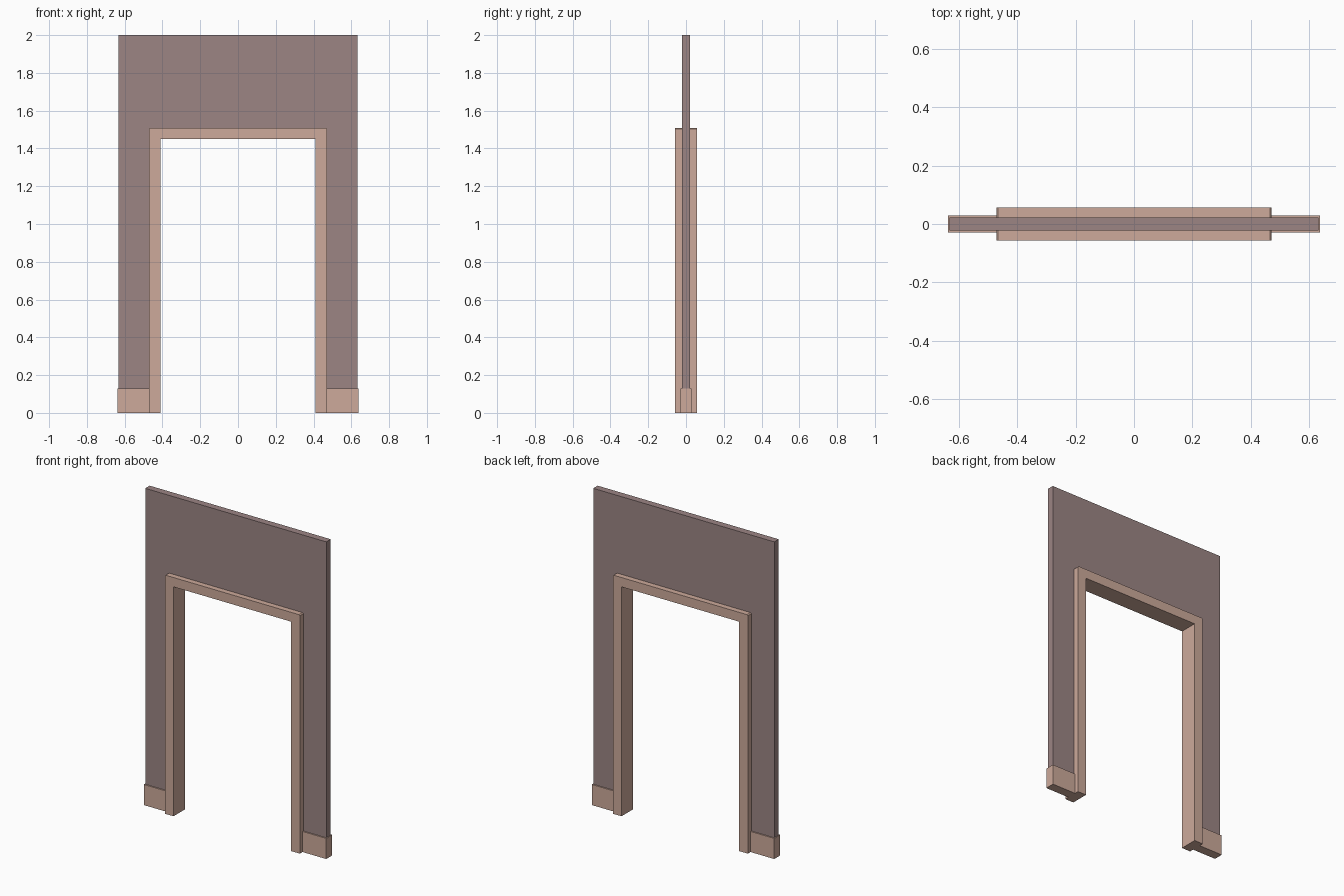
import bpy, bmesh

if "Cube" in bpy.data.objects:
    bpy.data.objects.remove(bpy.data.objects["Cube"])

def material(name, rgb):
    m = bpy.data.materials.new(name)
    m.diffuse_color = (*rgb, 1)
    m.use_nodes = True
    m.node_tree.nodes["Principled BSDF"].inputs["Base Color"].default_value = m.diffuse_color
    return m

wall_mat = material("mauve wall", (0.332, 0.235, 0.231))
trim_mat = material("pale pink trim", (0.61, 0.402, 0.328))

def extruded(name, outline, half_depth, mat):
    """Solid made from an x/z outline, centred on y = 0."""
    bm = bmesh.new()
    face = bm.faces.new([bm.verts.new((x, -half_depth, z)) for x, z in outline])
    ext = bmesh.ops.extrude_face_region(bm, geom=[face])
    verts = [g for g in ext["geom"] if isinstance(g, bmesh.types.BMVert)]
    bmesh.ops.translate(bm, vec=(0, 2 * half_depth, 0), verts=verts)
    bmesh.ops.recalc_face_normals(bm, faces=bm.faces[:])
    mesh = bpy.data.meshes.new(name)
    bm.to_mesh(mesh)
    bm.free()
    mesh.materials.append(mat)
    obj = bpy.data.objects.new(name, mesh)
    bpy.context.collection.objects.link(obj)
    return obj

def mirrored(half):
    """Complete a symmetric outline from its right half."""
    return half + [(-x, z) for x, z in reversed(half)]

# Wall with doorway opening
extruded("wall", mirrored([(0.44, 1.48), (0.44, 0.002), (0.633, 0.002), (0.633, 2.0)]),
         0.022, wall_mat)

# Door frame, with slightly clipped top corners
c = 0.006
extruded("door_frame", mirrored([(0.411, 1.45), (0.411, 0), (0.472, 0),
                                 (0.472, 1.509 - c), (0.472 - c, 1.509)]),
         0.057, trim_mat)

# Baseboards wrapping the wall feet
for side, s in (("left", -1), ("right", 1)):
    extruded(side + "_baseboard",
             [(s * 0.45, 0), (s * 0.638, 0), (s * 0.638, 0.13), (s * 0.45, 0.13)],
             0.03, trim_mat)
